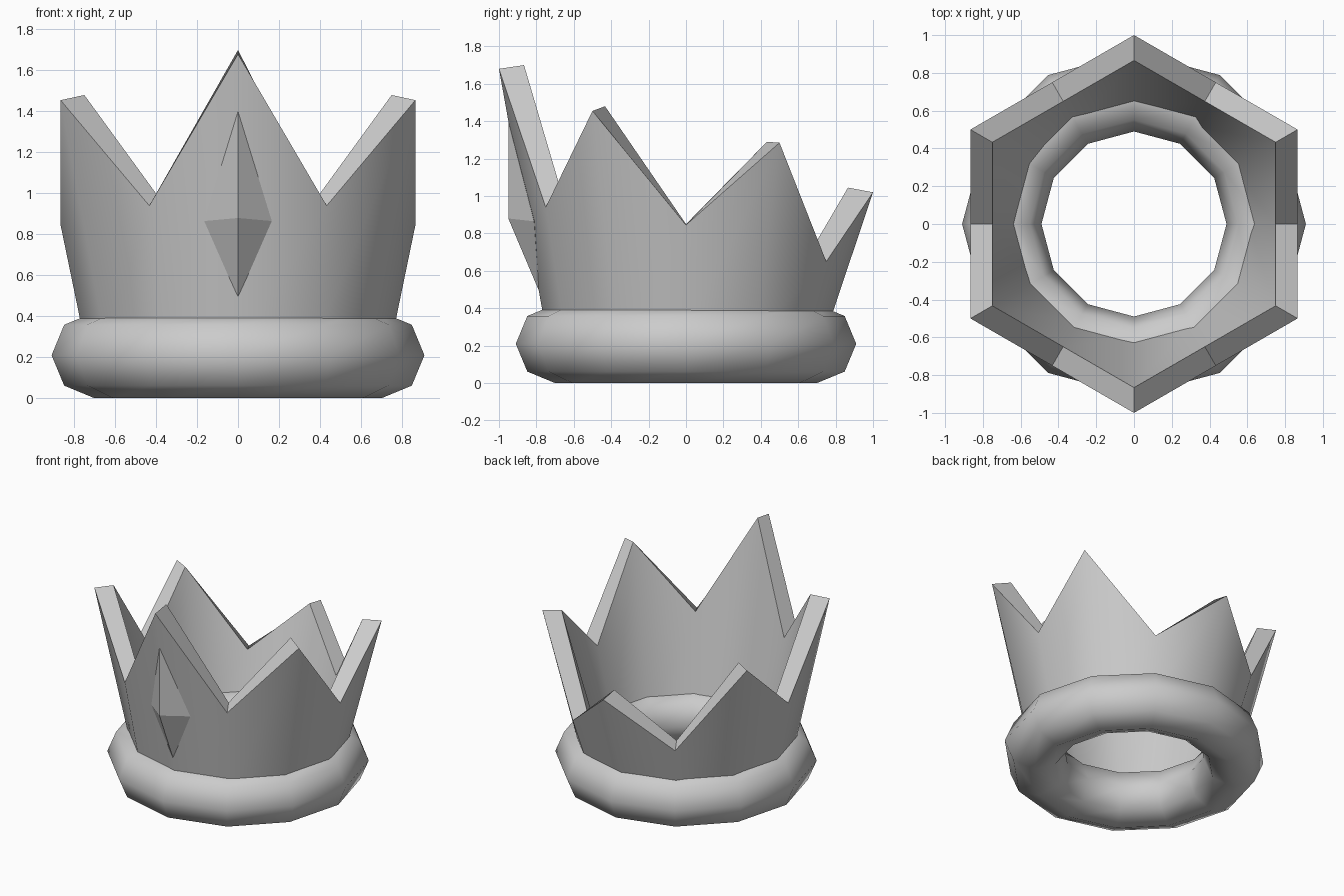
import bpy, bmesh
from math import radians, cos, sin

if "Cube" in bpy.data.objects:
    bpy.data.objects.remove(bpy.data.objects["Cube"])


def make_object(name, verts, faces, smooth):
    mesh = bpy.data.meshes.new(name)
    mesh.from_pydata(verts, [], faces)
    bm = bmesh.new()
    bm.from_mesh(mesh)
    bmesh.ops.recalc_face_normals(bm, faces=bm.faces)
    bm.to_mesh(mesh)
    bm.free()
    obj = bpy.data.objects.new(name, mesh)
    bpy.context.collection.objects.link(obj)
    if smooth:
        bpy.ops.object.select_all(action='DESELECT')
        obj.select_set(True)
        bpy.context.view_layer.objects.active = obj
        bpy.ops.object.shade_smooth_by_angle(angle=radians(62))
    return obj


# Padded base ring: 12 segments around, 8-sided section
bpy.ops.mesh.primitive_torus_add(major_segments=12, minor_segments=8,
                                 major_radius=0.70, minor_radius=0.21,
                                 location=(0, 0, 0.21))
ring = bpy.context.object
ring.name = "base_ring"
bpy.ops.object.shade_smooth_by_angle(angle=radians(62))

# Crown wall: (outer z, inner z) from the front peak round to the back peak
heights = [(1.68, 1.70), (0.94, 0.965), (1.455, 1.48), (0.845, 0.85),
           (1.285, 1.29), (0.65, 0.675), (1.02, 1.045)]
heights += heights[5:0:-1]  # mirrored left half

verts, faces = [], []
for i, (z_out, z_in) in enumerate(heights):
    a = radians(-90 + 30 * i)
    r_top = 1.0 if i % 2 == 0 else 0.866
    for r, z in [(0.745, 0.26), (r_top, z_out), (r_top * 0.866, z_in), (0.605, 0.26)]:
        verts.append((r * cos(a), r * sin(a), z))
for i in range(12):
    j = (i + 1) % 12
    for k in range(4):
        m = (k + 1) % 4
        faces.append((4 * i + k, 4 * j + k, 4 * j + m, 4 * i + m))
make_object("crown_wall", verts, faces, True)

# Faceted jewel on the front peak
tips = [(0, -0.95, 1.40), (0, -0.785, 0.49)]
girdle = [(0, -0.95, 0.88), (0.165, -0.812, 0.865), (0, -0.77, 0.87), (-0.165, -0.812, 0.865)]
faces = [(t, 2 + i, 2 + (i + 1) % 4) for t in (0, 1) for i in range(4)]
make_object("front_jewel", tips + girdle, faces, False)
